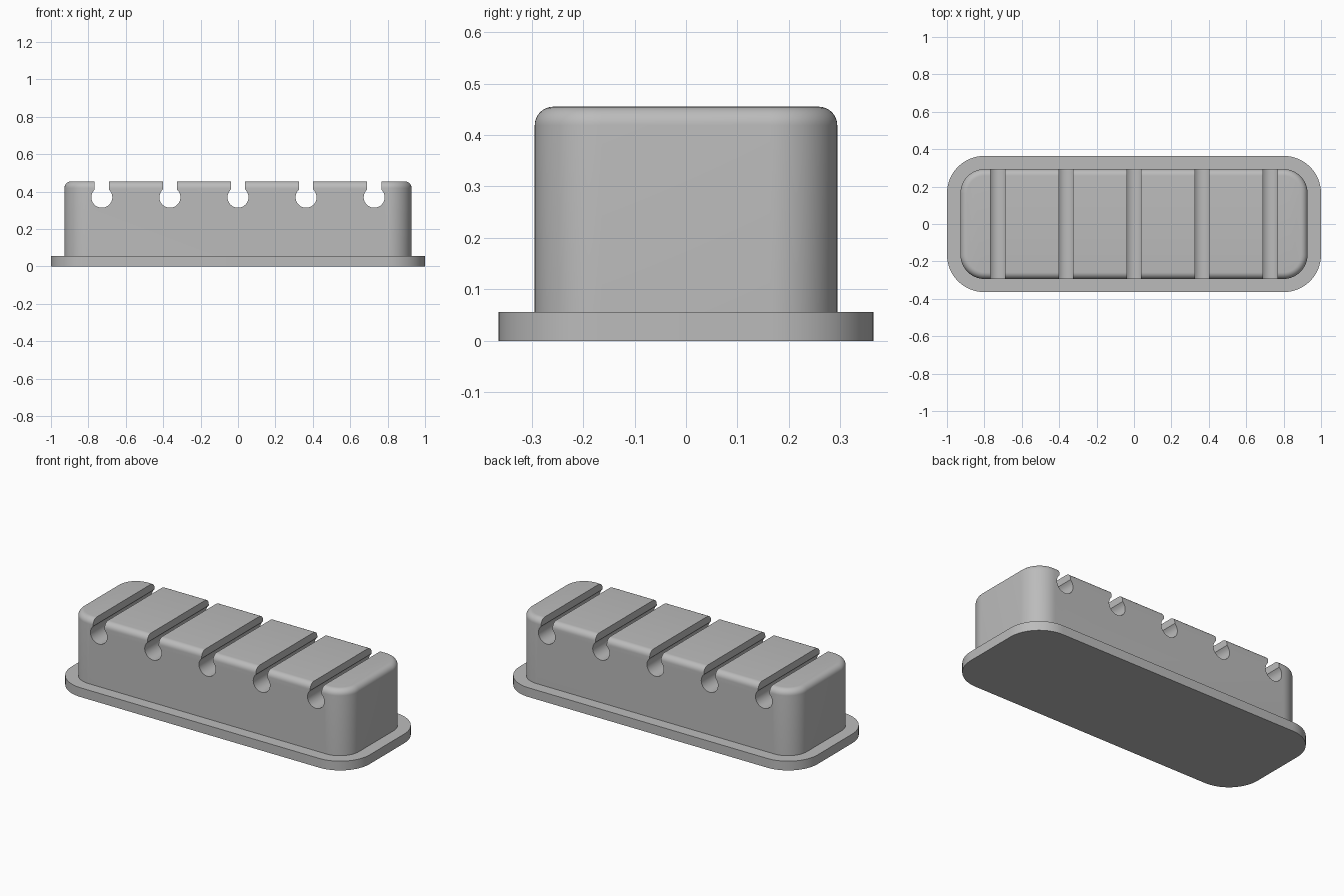
import bpy
import bmesh
import math

old = bpy.data.objects.get("Cube")
if old:
    bpy.data.objects.remove(old, do_unlink=True)

grey = bpy.data.materials.new("plain grey")
grey.use_nodes = True
colour = (0.5, 0.5, 0.5, 1)
grey.diffuse_color = colour
grey.node_tree.nodes["Principled BSDF"].inputs["Base Color"].default_value = colour


def make_object(name, bm):
    bmesh.ops.recalc_face_normals(bm, faces=bm.faces)
    mesh = bpy.data.meshes.new(name)
    bm.to_mesh(mesh)
    bm.free()
    mesh.materials.append(grey)
    obj = bpy.data.objects.new(name, mesh)
    bpy.context.collection.objects.link(obj)
    return obj


def rounded_rect(hx, hy, r, steps=16):
    """Outline of a rectangle with round corners, counter-clockwise."""
    points = []
    for q, (sx, sy) in enumerate([(1, 1), (-1, 1), (-1, -1), (1, -1)]):
        for i in range(steps + 1):
            a = (q + i / steps) * math.pi / 2
            points.append((sx * (hx - r) + r * math.cos(a),
                           sy * (hy - r) + r * math.sin(a)))
    return points


def rounded_block(name, hx, hy, r, layers):
    """Stack outlines given as (inset, height) and skin them into a solid."""
    bm = bmesh.new()
    rings = [[bm.verts.new((x, y, z)) for x, y in rounded_rect(hx - d, hy - d, r - d)]
             for d, z in layers]
    for low, high in zip(rings, rings[1:]):
        for i in range(len(low)):
            j = (i + 1) % len(low)
            bm.faces.new((low[i], low[j], high[j], high[i]))
    bm.faces.new(rings[0][::-1])
    bm.faces.new(rings[-1])
    return make_object(name, bm)


def smooth(obj):
    bpy.ops.object.select_all(action="DESELECT")
    obj.select_set(True)
    bpy.context.view_layer.objects.active = obj
    bpy.ops.object.shade_smooth_by_angle(angle=math.radians(30))


# Flat flange under the holder
BASE_TOP = 0.056
base = rounded_block("base_flange", 1.0, 0.364, 0.2, [(0, 0), (0, BASE_TOP)])

# Body with a rounded top rim
TOP, FILLET = 0.455, 0.036
rim = [(FILLET * (1 - math.cos(a)), TOP - FILLET + FILLET * math.sin(a))
       for a in (i / 8 * math.pi / 2 for i in range(9))]
body = rounded_block("holder_body", 0.928, 0.294, 0.13, [(0, BASE_TOP - 0.02)] + rim)

# Keyhole-shaped cable channels, cut from front to back
HOLE_R, NECK, HOLE_Z, SPACING = 0.056, 0.038, 0.37, 0.364
start = math.pi / 2 + math.asin(NECK / HOLE_R)
sweep = 2 * (math.pi - math.asin(NECK / HOLE_R))
keyhole = [(HOLE_R * math.cos(start + sweep * i / 36),
            HOLE_Z + HOLE_R * math.sin(start + sweep * i / 36)) for i in range(37)]
keyhole += [(NECK, TOP + 0.1), (-NECK, TOP + 0.1)]

bm = bmesh.new()
for k in range(-2, 3):
    face = bm.faces.new([bm.verts.new((x + k * SPACING, -0.5, z)) for x, z in keyhole])
    extruded = bmesh.ops.extrude_face_region(bm, geom=[face], use_keep_orig=True)
    moved = [v for v in extruded["geom"] if isinstance(v, bmesh.types.BMVert)]
    bmesh.ops.translate(bm, verts=moved, vec=(0, 1, 0))
cutter = make_object("channel_cutter", bm)
cutter.hide_render = True

cut = body.modifiers.new("channels", "BOOLEAN")
cut.operation = "DIFFERENCE"
cut.solver = "EXACT"
cut.object = cutter
bpy.context.view_layer.objects.active = body
bpy.ops.object.modifier_apply(modifier=cut.name)
bpy.data.objects.remove(cutter, do_unlink=True)

for part in (base, body):
    smooth(part)
